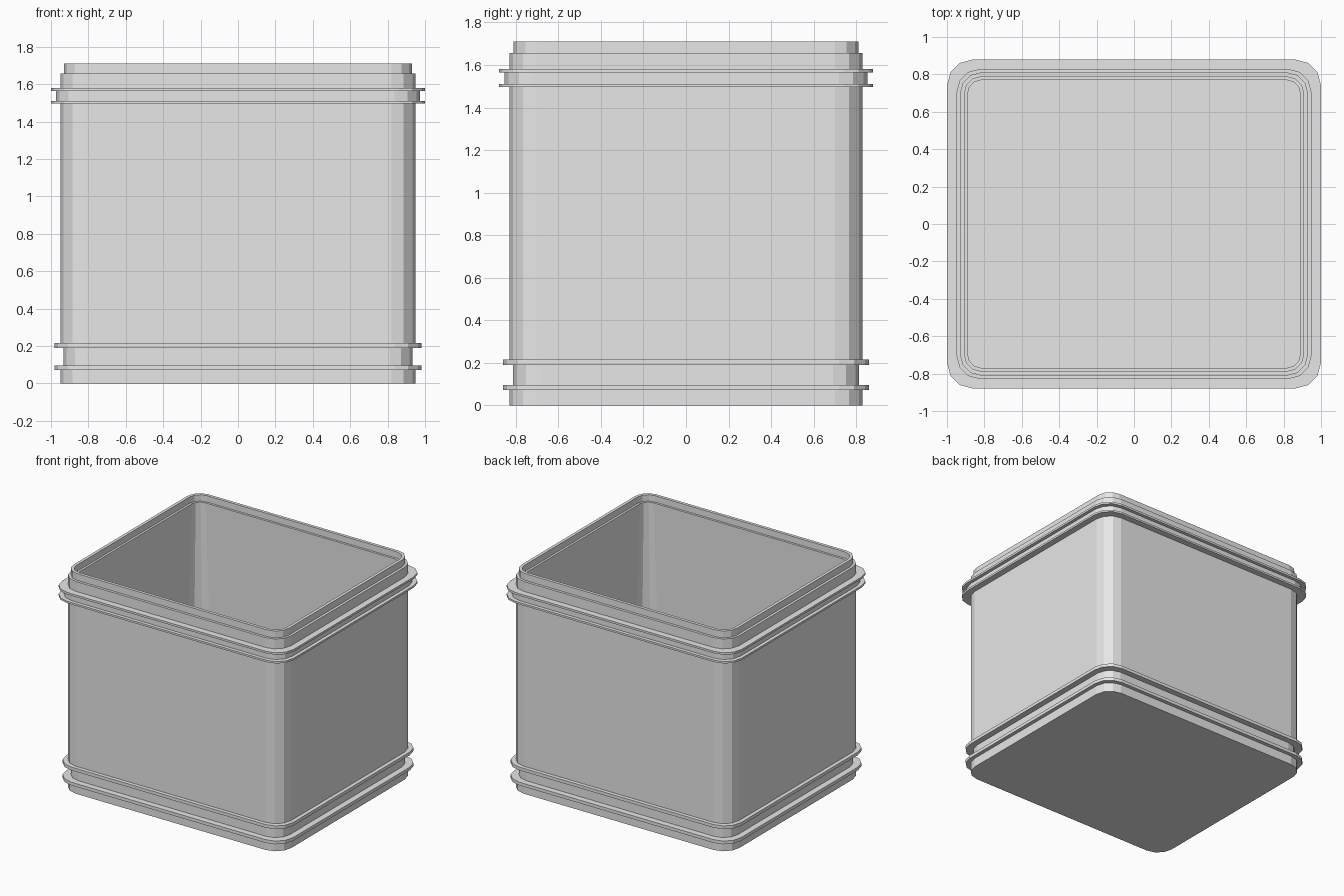
import bpy, bmesh
from math import sin, cos, pi

cube = bpy.data.objects.get("Cube")
if cube:
    bpy.data.objects.remove(cube, do_unlink=True)

grey = bpy.data.materials.new("plain grey")
grey.use_nodes = True
grey.diffuse_color = (0.8, 0.8, 0.8, 1)
grey.node_tree.nodes["Principled BSDF"].inputs["Base Color"].default_value = (0.8, 0.8, 0.8, 1)

DEPTH_DIFF = 0.12   # the box is this much shallower than wide, per side
SEGMENTS = 3        # flat facets per rounded corner


def outline(half, radius, z):
    """Rounded rectangle, counter-clockwise from above."""
    points = []
    corners = [(1, 1), (-1, 1), (-1, -1), (1, -1)]
    for quarter, (sx, sy) in enumerate(corners):
        cx = sx * (half - radius)
        cy = sy * (half - DEPTH_DIFF - radius)
        for i in range(SEGMENTS + 1):
            a = (quarter + i / SEGMENTS) * pi / 2
            points.append((cx + radius * cos(a), cy + radius * sin(a), z))
    return points


def loft(name, profile, closed):
    """Skin (half width, corner radius, height) outlines; cap the ends or join them."""
    bm = bmesh.new()
    rings = [[bm.verts.new(p) for p in outline(*row)] for row in profile]
    pairs = list(zip(rings, rings[1:]))
    if closed:
        pairs.append((rings[-1], rings[0]))
    else:
        bm.faces.new(rings[0][::-1])
        bm.faces.new(rings[-1])
    for low, high in pairs:
        n = len(low)
        for i in range(n):
            j = (i + 1) % n
            bm.faces.new((low[i], low[j], high[j], high[i]))
    bmesh.ops.recalc_face_normals(bm, faces=bm.faces)
    mesh = bpy.data.meshes.new(name)
    bm.to_mesh(mesh)
    bm.free()
    mesh.materials.append(grey)
    obj = bpy.data.objects.new(name, mesh)
    bpy.context.collection.objects.link(obj)
    return obj


def band(name, half, radius, bottom, top, inner=0.92):
    """Flat ring wrapped around the box."""
    loft(name, [(inner, 0.11, bottom), (half, radius, bottom),
                (half, radius, top), (inner, 0.11, top)], True)


# Hollow box: outside from the base to the rim, then inside down to the floor
loft("container_body", [
    (0.95, 0.13, 0), (0.95, 0.13, 0.085),
    (0.932, 0.12, 0.085), (0.932, 0.12, 0.2),
    (0.95, 0.13, 0.2), (0.95, 0.13, 1.657),
    (0.93, 0.11, 1.657), (0.93, 0.11, 1.71),
    (0.906, 0.085, 1.71), (0.906, 0.085, 1.66),
    (0.889, 0.07, 1.66), (0.91, 0.13, 0.06),
], False)

# Upper flanges with the collar between them
band("upper_flange_top", 1.0, 0.14, 1.564, 1.58)
band("upper_collar", 0.973, 0.135, 1.51, 1.565)
band("upper_flange_bottom", 1.0, 0.14, 1.496, 1.511)

# Lower flanges on either side of the recessed neck
band("lower_flange_top", 0.98, 0.14, 0.19, 0.215)
band("lower_flange_bottom", 0.98, 0.14, 0.072, 0.097)
